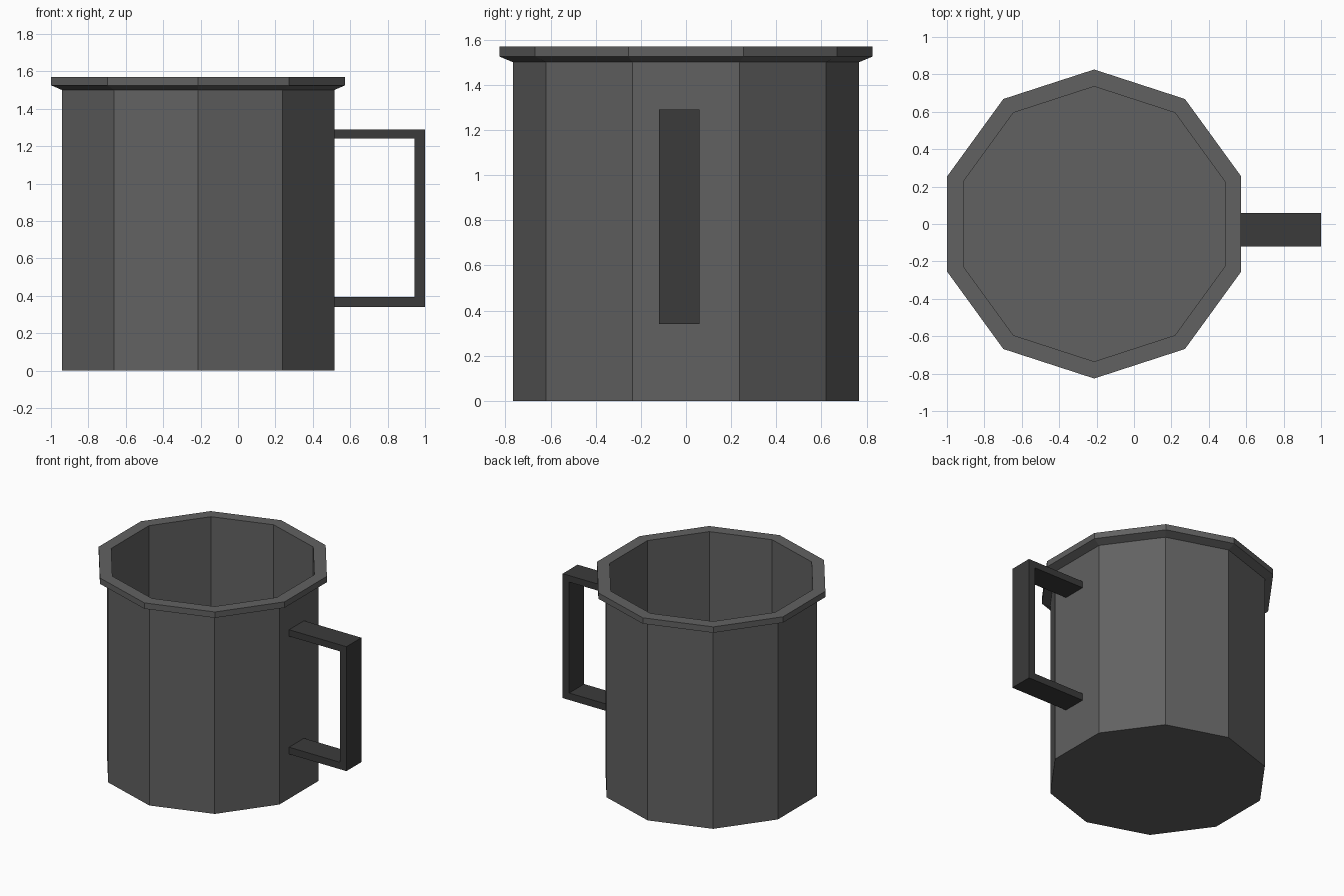
import bpy
import bmesh
import math

if "Cube" in bpy.data.objects:
    bpy.data.objects.remove(bpy.data.objects["Cube"], do_unlink=True)

SIDES = 10
CENTRE_X = -0.213


def make_material(name, value):
    mat = bpy.data.materials.new(name)
    mat.use_nodes = True
    colour = (value, value, value, 1)
    mat.diffuse_color = colour
    mat.node_tree.nodes["Principled BSDF"].inputs["Base Color"].default_value = colour
    return mat


def finish(name, bm, mat):
    bmesh.ops.recalc_face_normals(bm, faces=bm.faces)
    mesh = bpy.data.meshes.new(name)
    bm.to_mesh(mesh)
    bm.free()
    mesh.materials.append(mat)
    obj = bpy.data.objects.new(name, mesh)
    bpy.context.collection.objects.link(obj)
    return obj


def lathe(name, profile, mat):
    """Sweep a (radius, z) profile round a ten-sided ring and cap both ends."""
    bm = bmesh.new()
    rings = []
    for radius, z in profile:
        ring = []
        for i in range(SIDES):
            a = math.pi / 2 + 2 * math.pi * i / SIDES
            ring.append(bm.verts.new((radius * math.cos(a), radius * math.sin(a), z)))
        rings.append(ring)
    for low, high in zip(rings, rings[1:]):
        for i in range(SIDES):
            j = (i + 1) % SIDES
            bm.faces.new((low[i], low[j], high[j], high[i]))
    bm.faces.new(rings[0])
    bm.faces.new(rings[-1])
    obj = finish(name, bm, mat)
    obj.location.x = CENTRE_X
    return obj


def extrude_outline(name, outline, y_front, y_back, mat):
    """Extrude an (x, z) outline along y."""
    bm = bmesh.new()
    face = bm.faces.new([bm.verts.new((x, y_front, z)) for x, z in outline])
    result = bmesh.ops.extrude_face_region(bm, geom=[face])
    moved = [v for v in result["geom"] if isinstance(v, bmesh.types.BMVert)]
    bmesh.ops.translate(bm, verts=moved, vec=(0, y_back - y_front, 0))
    return finish(name, bm, mat)


body_grey = make_material("body grey", 0.12)
handle_grey = make_material("dark handle grey", 0.043)

# Hollow cup: outer wall, flared rim, inner wall and floor
lathe("mug_body", [(0.766, 0), (0.766, 1.5), (0.826, 1.525), (0.826, 1.57),
                   (0.735, 1.57), (0.735, 0.03)], body_grey)

# Square C-shaped handle butting against the flat side
extrude_outline("handle", [(0.51, 0.34), (1, 0.34), (1, 1.29), (0.51, 1.29),
                           (0.51, 1.24), (0.945, 1.24), (0.945, 0.393), (0.51, 0.393)],
                -0.12, 0.06, handle_grey)
